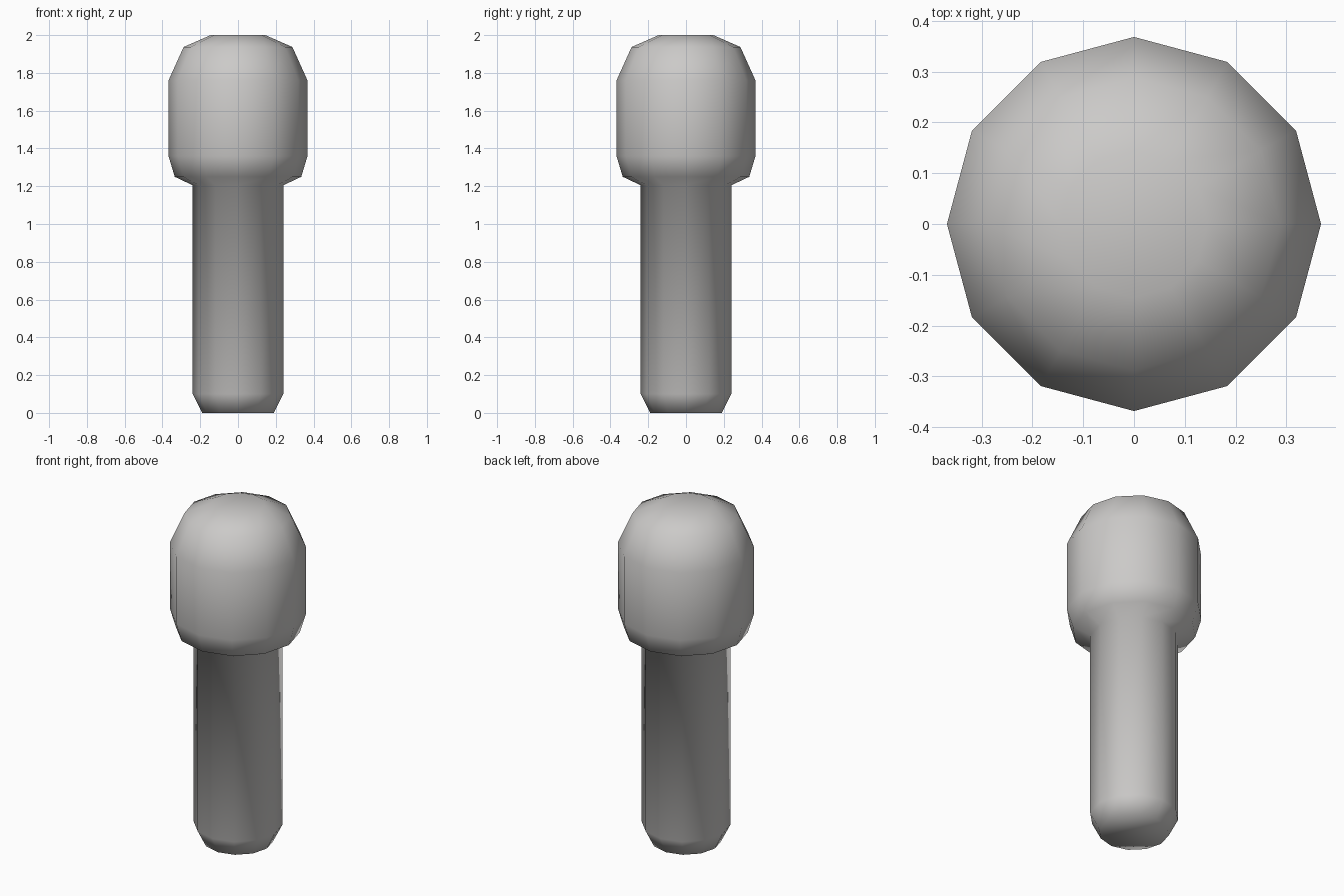
import bpy
import bmesh
from math import tau

cube = bpy.data.objects.get("Cube")
if cube:
    bpy.data.objects.remove(cube, do_unlink=True)

# Plain light grey
grey = bpy.data.materials.new("light_grey")
grey.use_nodes = True
colour = (0.6, 0.59, 0.58, 1)
grey.diffuse_color = colour
grey.node_tree.nodes["Principled BSDF"].inputs["Base Color"].default_value = colour

SIDES = 12
# Outline as (radius, height): foot, shaft, collar, head, crown
OUTLINE = [
    (0, 0), (0.19, 0), (0.24, 0.1),
    (0.24, 1.205), (0.335, 1.25), (0.368, 1.36),
    (0.368, 1.76), (0.288, 1.937), (0.145, 2), (0, 2),
]


def lathe(name, outline, material):
    """Turn an outline around the z axis into one smooth solid."""
    bm = bmesh.new()
    verts = [bm.verts.new((r, 0, z)) for r, z in outline]
    edges = [bm.edges.new(pair) for pair in zip(verts, verts[1:])]
    bmesh.ops.spin(bm, geom=verts + edges, cent=(0, 0, 0), axis=(0, 0, 1),
                   angle=tau, steps=SIDES, use_duplicate=False)
    bmesh.ops.remove_doubles(bm, verts=bm.verts, dist=0.0005)
    # Flat end caps as single faces
    poles = [v for v in bm.verts if v.co.xy.length < 0.001]
    bmesh.ops.dissolve_verts(bm, verts=poles)
    bmesh.ops.recalc_face_normals(bm, faces=bm.faces)
    for face in bm.faces:
        face.smooth = True
    mesh = bpy.data.meshes.new(name)
    bm.to_mesh(mesh)
    bm.free()
    mesh.materials.append(material)
    obj = bpy.data.objects.new(name, mesh)
    bpy.context.collection.objects.link(obj)
    return obj


# Shaft and rounded head in one turned piece
lathe("round_headed_peg", OUTLINE, grey)
